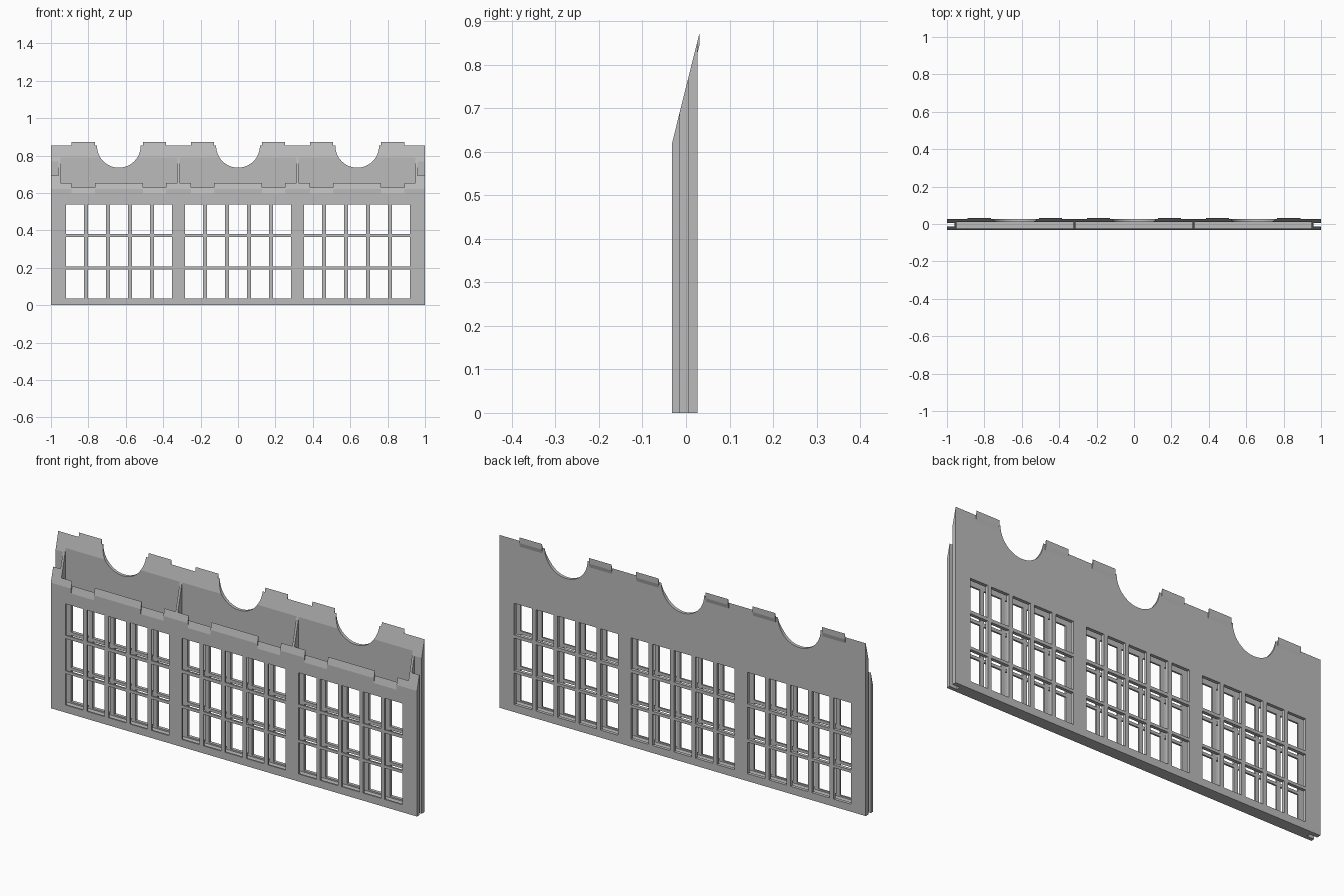
import bpy, bmesh, math

if "Cube" in bpy.data.objects:
    bpy.data.objects.remove(bpy.data.objects["Cube"])

grey = bpy.data.materials.new("stone grey")
grey.diffuse_color = (0.5, 0.5, 0.5, 1)
grey.use_nodes = True
grey.node_tree.nodes["Principled BSDF"].inputs["Base Color"].default_value = grey.diffuse_color

FRONT, FRONT_IN = -0.032, -0.0235   # front sheet faces
BACK_IN, BACK = 0.010, 0.026        # back sheet faces
LIP_F, LIP_B = -0.014, 0.005        # end channel faces
BAY = 0.637                         # spacing of the three bays


def slope(y):
    """Height of the slanted top at depth y."""
    return 0.62 + (y - FRONT) * 4.02


def add_prism(bm, profile, x0, x1):
    """Extrude a (y, z) profile along x."""
    a = [bm.verts.new((x0, y, z)) for y, z in profile]
    b = [bm.verts.new((x1, y, z)) for y, z in profile]
    bm.faces.new(a)
    bm.faces.new(b[::-1])
    n = len(a)
    for i in range(n):
        j = (i + 1) % n
        bm.faces.new((a[j], a[i], b[i], b[j]))


def make(name, pieces):
    """One object from a list of (profile, x0, x1)."""
    bm = bmesh.new()
    for p in pieces:
        add_prism(bm, *p)
    bmesh.ops.recalc_face_normals(bm, faces=bm.faces)
    me = bpy.data.meshes.new(name)
    bm.to_mesh(me)
    bm.free()
    me.materials.append(grey)
    ob = bpy.data.objects.new(name, me)
    bpy.context.collection.objects.link(ob)
    return ob


def cut(ob, cutter):
    m = ob.modifiers.new("cut", 'BOOLEAN')
    m.operation, m.solver, m.object = 'DIFFERENCE', 'EXACT', cutter
    cutter.hide_render = True
    cutter.hide_set(True)


def wall(y0, y1):
    """Upright strip whose top follows the slant."""
    return [(y0, 0), (y1, 0), (y1, slope(y1)), (y0, slope(y0))]


def rect(y0, y1, z0, z1):
    return [(y0, z0), (y1, z0), (y1, z1), (y0, z1)]


bays = [-BAY, 0, BAY]
tab_spans = [(c + s * 0.19 - 0.062, c + s * 0.19 + 0.062) for c in bays for s in (-1, 1)]

# Two sheets forming the hollow wall
front_sheet = make("front_sheet", [(wall(FRONT, FRONT_IN), -1, 1)])
back_sheet = make("back_sheet", [(wall(BACK_IN, BACK), -1, 1)])

# Window openings: three bays of five columns and three rows
rows = [(0.037, 0.192), (0.206, 0.365), (0.381, 0.537)]
openings = [(rect(-0.1, 0.1, z0, z1), c + k * 0.1175 - 0.048, c + k * 0.1175 + 0.048)
            for c in bays for k in range(-2, 3) for z0, z1 in rows]
window_cutter = make("window_cutter", openings)
cut(front_sheet, window_cutter)
cut(back_sheet, window_cutter)

# Slots lowered into the front edge, in line with the tabs
drop = 0.024
slot = [(-0.04, slope(-0.04) - drop), (-0.01, slope(-0.01) - drop), (-0.01, 0.9), (-0.04, 0.9)]
cut(front_sheet, make("slot_cutter", [(slot, a, b) for a, b in tab_spans]))

# Round scallops in the back sheet
bm = bmesh.new()
N = 48
for c in bays:
    rings = []
    for y in (-0.1, 0.1):
        rings.append([bm.verts.new((c + 0.117 * math.cos(t), y, 0.852 + 0.117 * math.sin(t)))
                      for t in (2 * math.pi * i / N for i in range(N))])
    bm.faces.new(rings[0])
    bm.faces.new(rings[1][::-1])
    for i in range(N):
        j = (i + 1) % N
        bm.faces.new((rings[0][j], rings[0][i], rings[1][i], rings[1][j]))
bmesh.ops.recalc_face_normals(bm, faces=bm.faces)
me = bpy.data.meshes.new("scallop_cutter")
bm.to_mesh(me)
bm.free()
scallop_cutter = bpy.data.objects.new("scallop_cutter", me)
bpy.context.collection.objects.link(scallop_cutter)
cut(back_sheet, scallop_cutter)

# Tabs leaning out over the back edge
tab = [(0.020, slope(0.020)), (BACK, 0.825), (0.031, 0.845), (0.031, 0.873)]
make("top_tabs", [(tab, a, b) for a, b in tab_spans])

# Ribs between the sheets, and the closed bottom
rib = wall(FRONT_IN, BACK_IN)
make("ribs", [(rib, x - 0.006, x + 0.006) for x in (-0.954, -BAY / 2, BAY / 2, 0.954)])
make("floor", [(rect(FRONT_IN, BACK_IN, 0, 0.03), -0.95, 0.95)])

# Thick lips of the open channel at each end
for side, x0, x1 in (("left", -1, -0.96), ("right", 0.96, 1)):
    make(side + "_end_lips", [(wall(FRONT_IN, LIP_F), x0, x1), (wall(LIP_B, BACK_IN), x0, x1)])
